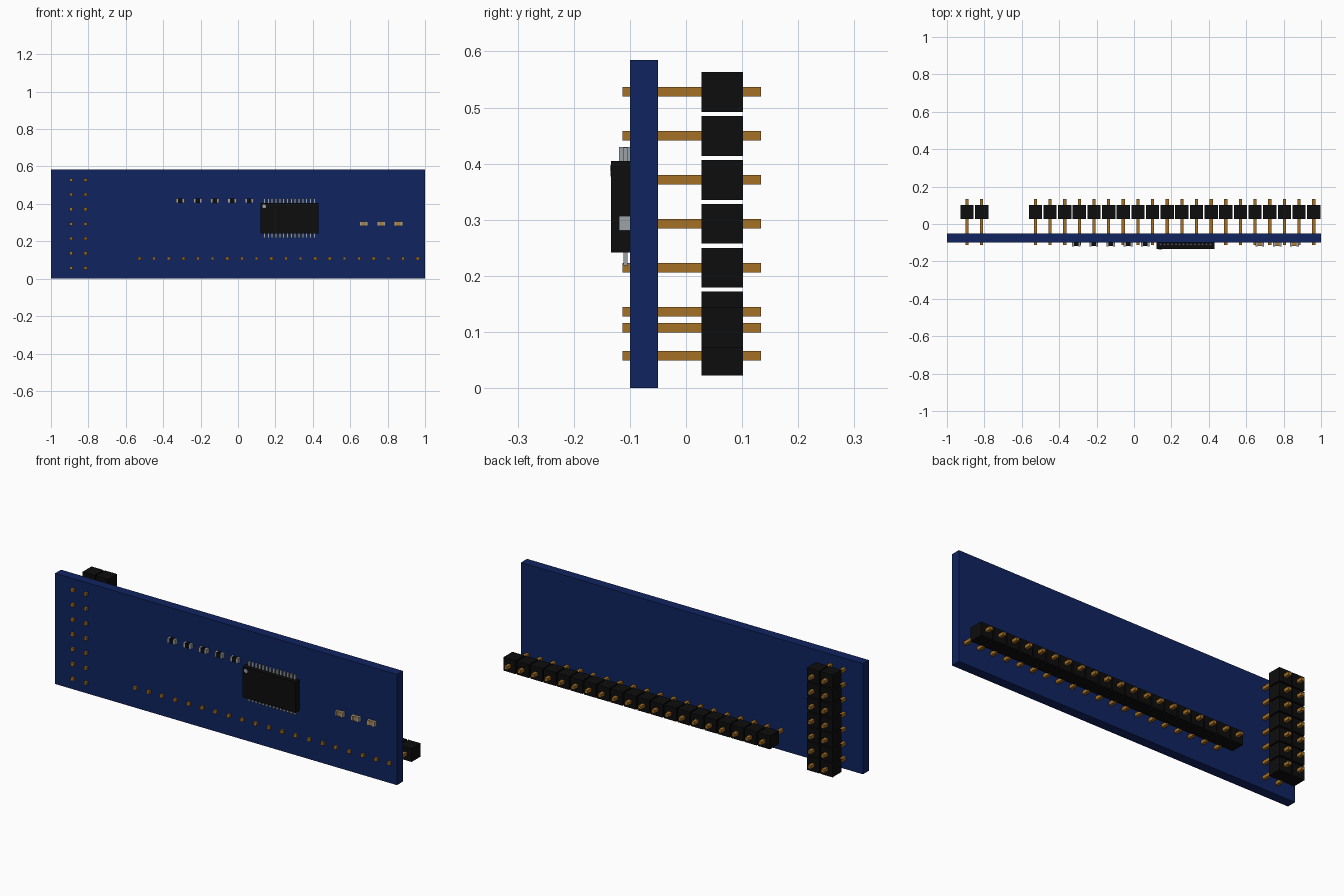
import bpy, bmesh
from mathutils import Matrix, Vector

cube = bpy.data.objects.get("Cube")
if cube:
    bpy.data.objects.remove(cube, do_unlink=True)


def material(name, rgb):
    m = bpy.data.materials.new(name)
    m.use_nodes = True
    m.diffuse_color = (*rgb, 1)
    bsdf = m.node_tree.nodes["Principled BSDF"]
    bsdf.inputs["Base Color"].default_value = (*rgb, 1)
    bsdf.inputs["Roughness"].default_value = 0.6
    return m


BLUE = material("board blue", (0.005, 0.017, 0.115))
GOLD = material("pin gold", (0.37, 0.16, 0.018))
BLACK = material("plastic black", (0.004, 0.004, 0.004))
SILVER = material("solder silver", (0.33, 0.36, 0.39))
TAN = material("capacitor tan", (0.42, 0.21, 0.05))


def boxes(name, mat, items):
    """One object made of boxes, each given as (centre, size)."""
    bm = bmesh.new()
    for centre, size in items:
        bmesh.ops.create_cube(bm, size=1, matrix=Matrix.Translation(centre)
                              @ Matrix.Diagonal((*size, 1)))
    finish(name, mat, bm)


def finish(name, mat, bm):
    me = bpy.data.meshes.new(name)
    bm.to_mesh(me)
    bm.free()
    me.materials.append(mat)
    bpy.context.collection.objects.link(bpy.data.objects.new(name, me))


def span(y0, y1):
    return (y0 + y1) / 2, y1 - y0


# Circuit board
FACE = -0.10
y, d = span(FACE, -0.05)
boxes("circuit_board", BLUE, [((0, y, 0.2925), (2, d, 0.585))])

# Pin headers: a long single row and a short double column
PITCH = 0.0783


def header(name, spots):
    y, d = span(-0.113, 0.134)
    boxes(name + "_pins", GOLD, [((x, y, z), (0.017, d, 0.017)) for x, z in spots])
    y, d = span(0.028, 0.102)
    boxes(name + "_housing", BLACK, [((x, y, z), (0.071, d, 0.071)) for x, z in spots])


header("row_header", [(-0.527 + i * PITCH, 0.108) for i in range(20)])
header("double_header", [(-0.893 + c * PITCH, 0.058 + r * PITCH)
                         for c in range(2) for r in range(7)])

# Chip with leads on its long sides and an orientation dot
CX, CZ = 0.275, 0.3235
y, d = span(-0.134, FACE)
boxes("chip_body", BLACK, [((CX, y, CZ), (0.31, d, 0.163))])
y, d = span(-0.111, -0.104)
boxes("chip_leads", SILVER,
      [((CX + (i - 6.5) * 0.0205, y, CZ + s * 0.092), (0.011, d, 0.026))
       for i in range(14) for s in (-1, 1)])
bm = bmesh.new()
bmesh.ops.create_cone(bm, cap_ends=True, segments=20, radius1=0.01, radius2=0.01,
                      depth=0.002, matrix=Matrix.Translation((0.14, -0.134, 0.387))
                      @ Matrix.Rotation(1.5708, 4, "X"))
finish("chip_dot", SILVER, bm)


# Small two-ended components with metal end caps
def chip_parts(name, mat, xs, z, height):
    y, d = span(-0.117, FACE)
    boxes(name + "_bodies", mat, [((x, y, z), (0.024, d, height - 0.002)) for x in xs])
    y, d = span(-0.119, FACE)
    boxes(name + "_caps", SILVER, [((x + s * 0.0175, y, z), (0.011, d, height))
                                   for x in xs for s in (-1, 1)])


chip_parts("resistor", BLACK, [-0.308 + i * 0.092 for i in range(5)], 0.417, 0.026)
chip_parts("capacitor", TAN, [0.673 + i * 0.0925 for i in range(3)], 0.294, 0.026)
